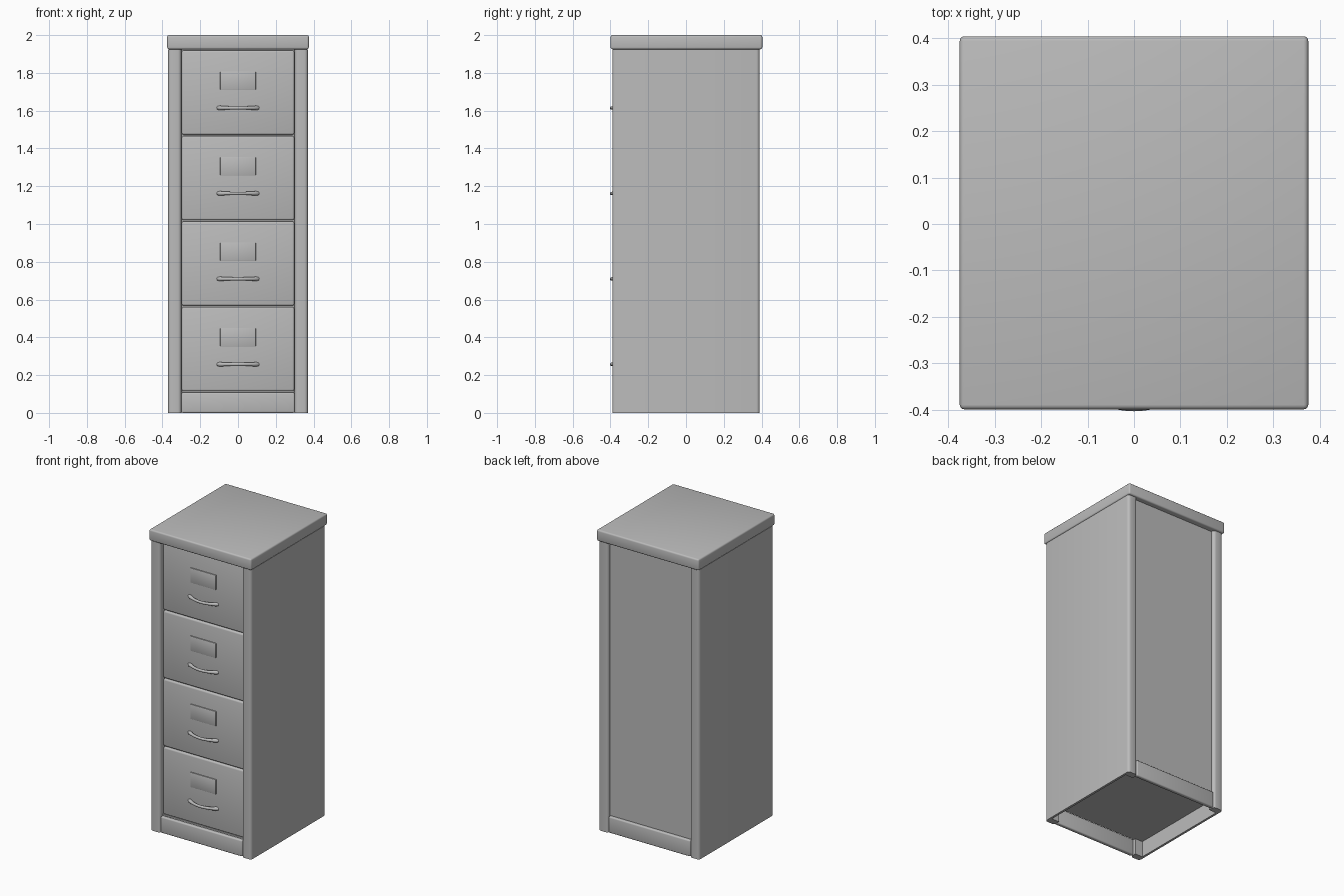
import bpy, bmesh, math

cube = bpy.data.objects.get("Cube")
if cube:
    bpy.data.objects.remove(cube, do_unlink=True)

# One painted-metal colour
metal = bpy.data.materials.new("grey_metal")
metal.use_nodes = True
GREY = (0.5, 0.5, 0.5, 1)
metal.diffuse_color = GREY
metal.node_tree.nodes["Principled BSDF"].inputs["Base Color"].default_value = GREY


def smooth(ob):
    bpy.ops.object.select_all(action='DESELECT')
    ob.select_set(True)
    bpy.context.view_layer.objects.active = ob
    bpy.ops.object.shade_smooth_by_angle(angle=math.radians(40))


def finish(name, bm):
    bmesh.ops.recalc_face_normals(bm, faces=bm.faces)
    me = bpy.data.meshes.new(name)
    bm.to_mesh(me)
    bm.free()
    me.materials.append(metal)
    ob = bpy.data.objects.new(name, me)
    bpy.context.collection.objects.link(ob)
    smooth(ob)
    return ob


def box(name, x, y, z, bevel=0.0, segments=3):
    """Box from (low, high) ranges, with optional rounded edges."""
    bm = bmesh.new()
    bmesh.ops.create_cube(bm, size=1)
    for v in bm.verts:
        v.co = [r[0] if c < 0 else r[1] for c, r in zip(v.co, (x, y, z))]
    if bevel:
        bmesh.ops.bevel(bm, geom=bm.edges[:], offset=bevel, segments=segments,
                        profile=0.5, affect='EDGES')
    return finish(name, bm)


W, D, TOP = 0.37, 0.39, 1.925
INNER = 0.30


# Side walls: C-shaped channels whose folded ends form the corner posts
def side_channel(name, s):
    half = [(INNER, 0.345), (INNER, D), (W, D)]
    inside = [(W - 0.015, 0.345)]
    outline = half + [(x, -y) for x, y in reversed(half)]
    outline += [(x, -y) for x, y in inside] + inside
    bm = bmesh.new()
    face = bm.faces.new([bm.verts.new((s * x, y, 0)) for x, y in outline])
    ext = bmesh.ops.extrude_face_region(bm, geom=[face])
    for v in ext["geom"]:
        if isinstance(v, bmesh.types.BMVert):
            v.co.z = TOP
    corners = [e for e in bm.edges
               if abs(e.verts[0].co.z - e.verts[1].co.z) > 1
               and abs(e.verts[0].co.y) > D - 0.01]
    bmesh.ops.bevel(bm, geom=corners, offset=0.018, segments=4,
                    profile=0.5, affect='EDGES')
    finish(name, bm)


for side, s in (("left", 1), ("right", -1)):
    side_channel(side + "_side", s)

# Lid, back panel, floor and the board behind the drawer gaps
box("lid", (-0.375, 0.375), (-0.399, 0.404), (TOP, 2.0), 0.01)
box("back_panel", (-INNER, INNER), (0.35, 0.367), (0.1, TOP))
box("floor_panel", (-0.36, 0.36), (-0.36, 0.36), (0.105, 0.115))
box("drawer_backing", (-INNER, INNER), (-0.345, -0.33), (0.11, TOP))

# Plinth strips, front and back
box("front_plinth", (-INNER, INNER), (-0.387, -0.36), (0, 0.108), 0.008)
box("back_plinth", (-INNER, INNER), (0.36, 0.387), (0, 0.108), 0.008)


def handle(name, z):
    """Bowed pull, thicker at its ends."""
    cu = bpy.data.curves.new(name, 'CURVE')
    cu.dimensions = '3D'
    cu.bevel_depth = 0.01
    cu.bevel_resolution = 3
    cu.use_fill_caps = True
    sp = cu.splines.new('POLY')
    n = 16
    sp.points.add(n)
    for i, p in enumerate(sp.points):
        t = 2 * i / n - 1
        p.co = (0.108 * t, -0.358 - 0.036 * (1 - t * t), z, 1)
        p.radius = 0.9 + 0.6 * abs(t) ** 4
    sp.points[0].radius = sp.points[n].radius = 0.9
    cu.materials.append(metal)
    ob = bpy.data.objects.new(name, cu)
    bpy.context.collection.objects.link(ob)
    bpy.ops.object.select_all(action='DESELECT')
    ob.select_set(True)
    bpy.context.view_layer.objects.active = ob
    bpy.ops.object.convert(target='MESH')
    smooth(bpy.context.view_layer.objects.active)


# Four drawers, each with a label plate and a handle
PITCH = 0.4525
for i in range(4):
    z = 0.115 + PITCH * i
    tag = str(i + 1)
    box("drawer_" + tag, (-0.298, 0.298), (-0.362, -0.335),
        (z, z + PITCH - 0.006), 0.01)
    box("label_plate_" + tag, (-0.094, 0.094), (-0.368, -0.36),
        (z + 0.237, z + 0.335), 0.002, 2)
    handle("handle_" + tag, z + 0.142)
